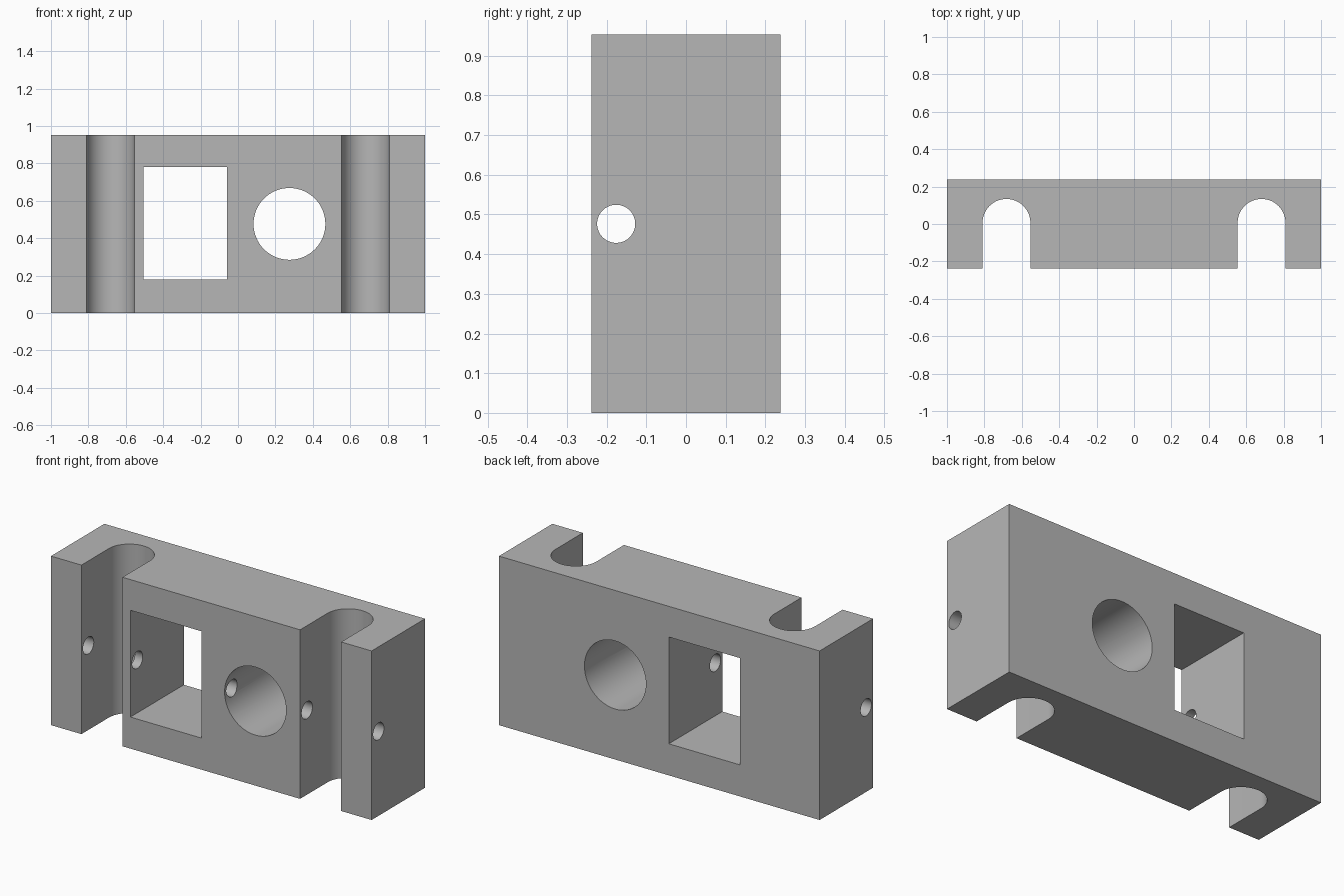
import bpy
import bmesh
from math import pi, cos, sin, radians
from mathutils import Matrix

cube = bpy.data.objects.get("Cube")
if cube:
    bpy.data.objects.remove(cube, do_unlink=True)

HALF_DEPTH = 0.238
HEIGHT = 0.953
SLOT_X, SLOT_Y, SLOT_R = 0.682, 0.006, 0.128

grey = bpy.data.materials.new("plain grey")
grey.use_nodes = True
grey.diffuse_color = (0.47, 0.47, 0.47, 1)
grey.node_tree.nodes["Principled BSDF"].inputs["Base Color"].default_value = (0.47, 0.47, 0.47, 1)


def make_object(name, bm):
    bmesh.ops.recalc_face_normals(bm, faces=bm.faces[:])
    mesh = bpy.data.meshes.new(name)
    bm.to_mesh(mesh)
    bm.free()
    mesh.materials.append(grey)
    obj = bpy.data.objects.new(name, mesh)
    bpy.context.collection.objects.link(obj)
    return obj


def slot_points(cx):
    # Round-bottomed slot outline, open at the front
    arc = [pi - pi * i / 32 for i in range(33)]
    return ([(cx - SLOT_R, -HALF_DEPTH)]
            + [(cx + SLOT_R * cos(a), SLOT_Y + SLOT_R * sin(a)) for a in arc]
            + [(cx + SLOT_R, -HALF_DEPTH)])


def cylinder(name, radius, length, location, axis):
    bm = bmesh.new()
    matrix = Matrix.Translation(location) @ Matrix.Rotation(pi / 2, 4, axis)
    bmesh.ops.create_cone(bm, cap_ends=True, segments=64, radius1=radius,
                          radius2=radius, depth=length, matrix=matrix)
    return make_object(name, bm)


# Block with two vertical slots, extruded from its plan outline
outline = ([(-1, -HALF_DEPTH)] + slot_points(-SLOT_X) + slot_points(SLOT_X)
           + [(1, -HALF_DEPTH), (1, HALF_DEPTH), (-1, HALF_DEPTH)])
bm = bmesh.new()
base = bm.faces.new([bm.verts.new((x, y, 0)) for x, y in outline])
top = bmesh.ops.extrude_face_region(bm, geom=[base], use_keep_orig=True)["geom"]
bmesh.ops.translate(bm, vec=(0, 0, HEIGHT),
                    verts=[v for v in top if isinstance(v, bmesh.types.BMVert)])
block = make_object("slotted_block", bm)

# Rectangular window cutter
bm = bmesh.new()
bmesh.ops.create_cube(bm, size=1, matrix=Matrix.Translation((-0.282, 0, 0.479))
                      @ Matrix.Diagonal((0.445, 1, 0.602, 1)))
window = make_object("window_cutter", bm)

# Round opening and the long cross hole
bore = cylinder("bore_cutter", 0.192, 1, (0.275, 0, HEIGHT / 2), "X")
cross_hole = cylinder("cross_hole_cutter", 0.048, 3, (0, -0.176, HEIGHT / 2), "Y")

bpy.ops.object.select_all(action="DESELECT")
block.select_set(True)
bpy.context.view_layer.objects.active = block
for cutter in (window, bore, cross_hole):
    cutter.hide_render = True
    cut = block.modifiers.new(cutter.name, "BOOLEAN")
    cut.operation = "DIFFERENCE"
    cut.solver = "EXACT"
    cut.object = cutter
    bpy.ops.object.modifier_apply(modifier=cut.name)
    bpy.data.objects.remove(cutter, do_unlink=True)

bpy.ops.object.shade_smooth_by_angle(angle=radians(30))
